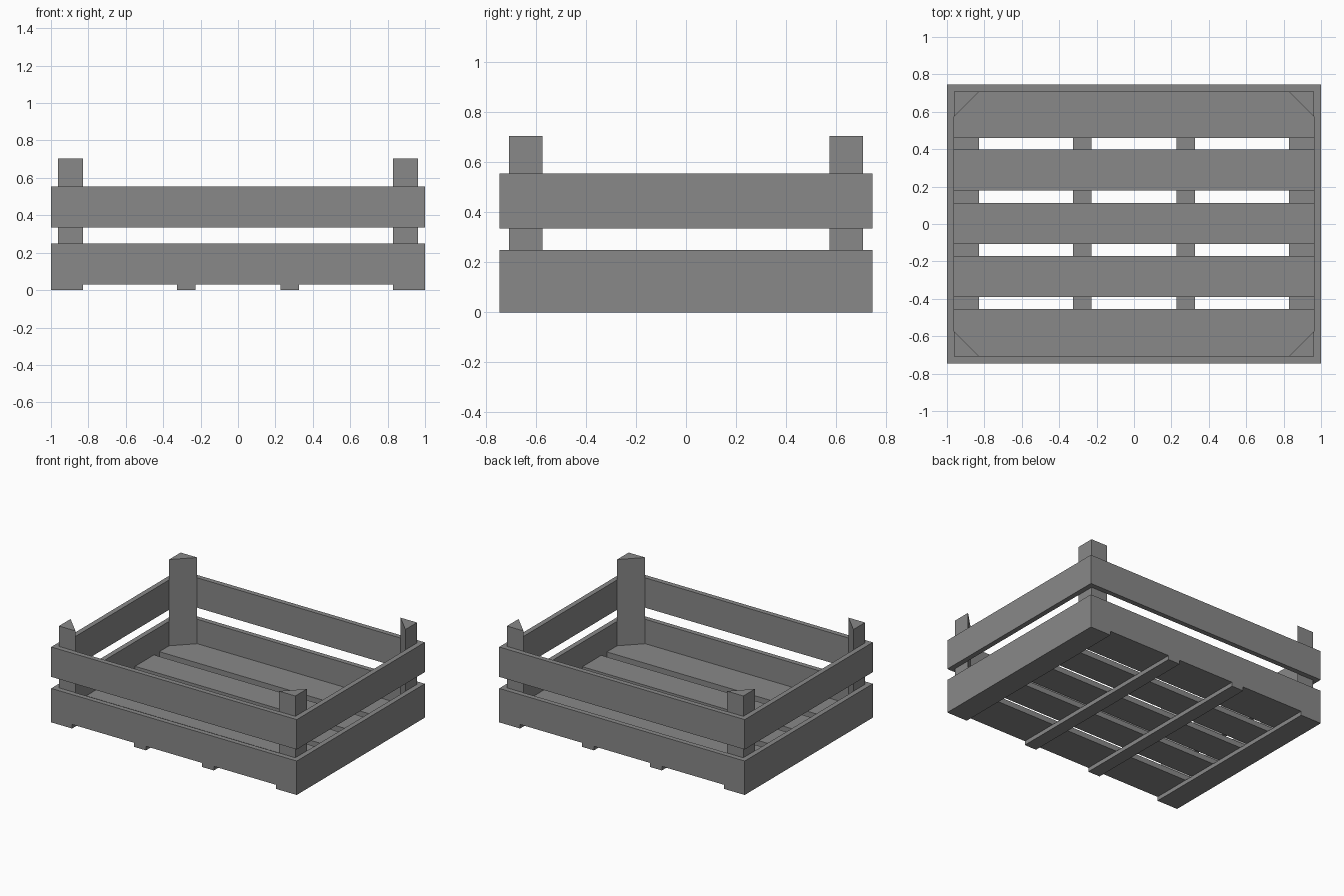
import bpy
import bmesh

if "Cube" in bpy.data.objects:
    bpy.data.objects.remove(bpy.data.objects["Cube"], do_unlink=True)

# One flat grey for the whole crate
GREY = (0.25, 0.25, 0.25, 1)
grey = bpy.data.materials.new("grey_wood")
grey.use_nodes = True
grey.diffuse_color = GREY
grey.node_tree.nodes["Principled BSDF"].inputs["Base Color"].default_value = GREY

HALF_X, HALF_Y, BOARD = 1.0, 0.745, 0.037
IN_X, IN_Y = HALF_X - BOARD, HALF_Y - BOARD
RUNNER_TOP, FLOOR_TOP, POST_TOP = 0.03, 0.07, 0.705


def prism(name, outline, z0, z1):
    """Extrude a flat outline from z0 up to z1."""
    bm = bmesh.new()
    base = bm.faces.new([bm.verts.new((x, y, z0)) for x, y in outline])
    top = bmesh.ops.extrude_face_region(bm, geom=[base])["geom"]
    verts = [v for v in top if isinstance(v, bmesh.types.BMVert)]
    bmesh.ops.translate(bm, vec=(0, 0, z1 - z0), verts=verts)
    bmesh.ops.recalc_face_normals(bm, faces=bm.faces)
    mesh = bpy.data.meshes.new(name)
    bm.to_mesh(mesh)
    bm.free()
    mesh.materials.append(grey)
    obj = bpy.data.objects.new(name, mesh)
    bpy.context.collection.objects.link(obj)
    return obj


def board(name, x0, x1, y0, y1, z0, z1):
    return prism(name, [(x0, y0), (x1, y0), (x1, y1), (x0, y1)], z0, z1)


# Two tiers of wall boards on all four sides
for tier, z0, z1 in (("lower", RUNNER_TOP, 0.25), ("upper", 0.335, 0.555)):
    board(tier + "_front_board", -HALF_X, HALF_X, -HALF_Y, -IN_Y, z0, z1)
    board(tier + "_back_board", -HALF_X, HALF_X, IN_Y, HALF_Y, z0, z1)
    board(tier + "_right_board", -HALF_X, -IN_X, -IN_Y, IN_Y, z0, z1)
    board(tier + "_left_board", IN_X, HALF_X, -IN_Y, IN_Y, z0, z1)

# Floor slats, the outer two reaching the walls
for i, (y0, y1) in enumerate([(-IN_Y, -0.455), (-0.39, -0.17), (-0.108, 0.112),
                              (0.178, 0.398), (0.46, IN_Y)]):
    board(f"floor_slat_{i + 1}", -IN_X, IN_X, y0, y1, RUNNER_TOP, FLOOR_TOP)

# Runners under the floor
for side, s in (("right", -1), ("left", 1)):
    for kind, a, b in (("outer", 0.83, HALF_X), ("inner", 0.228, 0.325)):
        x0, x1 = sorted((s * a, s * b))
        board(f"{side}_{kind}_runner", x0, x1, -HALF_Y, HALF_Y, 0, RUNNER_TOP)

# Triangular corner posts
LEG = 0.135
for side, sx in (("right", -1), ("left", 1)):
    for end, sy in (("front", -1), ("back", 1)):
        x, y = sx * IN_X, sy * IN_Y
        prism(f"{end}_{side}_post",
              [(x, y), (x - sx * LEG, y), (x, y - sy * LEG)], FLOOR_TOP, POST_TOP)
